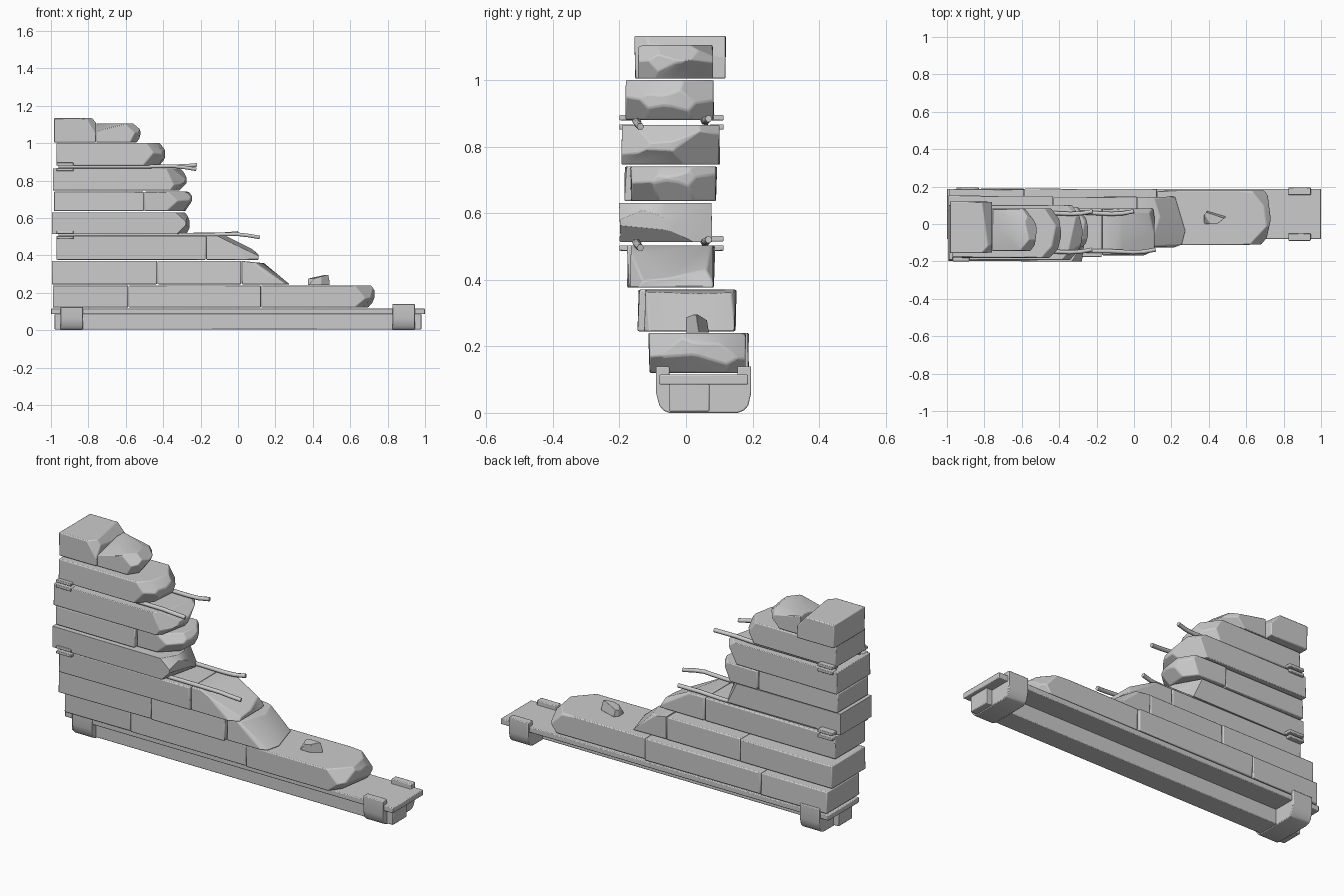
import bpy, bmesh, random
from mathutils import Vector

if "Cube" in bpy.data.objects:
    bpy.data.objects.remove(bpy.data.objects["Cube"])

random.seed(7)


def finish(name, bm, bevel=0.005):
    bmesh.ops.recalc_face_normals(bm, faces=bm.faces)
    me = bpy.data.meshes.new(name)
    bm.to_mesh(me)
    bm.free()
    ob = bpy.data.objects.new(name, me)
    bpy.context.collection.objects.link(ob)
    if bevel:
        m = ob.modifiers.new("soft_edges", 'BEVEL')
        m.width, m.segments, m.limit_method = bevel, 2, 'ANGLE'
        m.angle_limit = 0.5
    return ob


def box_mesh(x, y, z, jitter=0.0):
    bm = bmesh.new()
    bmesh.ops.create_cube(bm, size=1)
    for v in bm.verts:
        v.co = Vector([(a[0] + a[1]) / 2 + c * (a[1] - a[0]) for a, c in zip((x, y, z), v.co)])
        v.co.y += random.uniform(-jitter, jitter)
    return bm


def cut(bm, point, normal):
    r = bmesh.ops.bisect_plane(bm, geom=bm.verts[:] + bm.edges[:] + bm.faces[:], plane_co=point,
                               plane_no=Vector(normal).normalized(), clear_outer=True)
    edges = [e for e in bm.edges if e.is_boundary]
    if edges:
        bmesh.ops.holes_fill(bm, edges=edges)


def box(name, x, y, z, bevel=0.004):
    return finish(name, box_mesh(x, y, z), bevel)


def brick(name, x, y, z, broken=False, cuts=()):
    bm = box_mesh(x, y, z, 0.004)
    for p, n in cuts:
        cut(bm, p, n)
    if broken:
        # chiselled facets around the +x end
        r = random.uniform
        mid = (y[0] + y[1]) / 2
        cut(bm, (x[1] - 0.005, mid - 0.04, 0), (1, r(-.3, -.12), 0))
        cut(bm, (x[1] - 0.005, mid + 0.04, 0), (1, r(.08, .25), 0))
        for i in (0, 1):
            s = 2 * i - 1
            cut(bm, (x[1] - r(.03, .05), mid + r(-.05, .05), z[i]), (1, r(-.3, .3), s * r(.6, 1.2)))
            for j in (0, 1):
                t = 2 * j - 1
                cut(bm, (x[1] - r(.03, .08), y[j] - t * r(.01, .04), z[i] - s * r(.01, .025)),
                    (1, t * r(.5, 1.2), s * r(.4, 1.2)))
    return finish(name, bm)


def prism(name, profile, x0, x1):
    bm = bmesh.new()
    f = bm.faces.new([bm.verts.new((x0, y, z)) for y, z in profile])
    g = bmesh.ops.extrude_face_region(bm, geom=[f])
    bmesh.ops.translate(bm, vec=(x1 - x0, 0, 0),
                        verts=[v for v in g['geom'] if isinstance(v, bmesh.types.BMVert)])
    return finish(name, bm, 0.004)


def rod(name, pts):
    cu = bpy.data.curves.new(name, 'CURVE')
    cu.dimensions = '3D'
    cu.bevel_depth, cu.bevel_resolution, cu.use_fill_caps = 0.011, 1, True
    sp = cu.splines.new('POLY')
    sp.points.add(len(pts) - 1)
    for p, c in zip(sp.points, pts):
        p.co = (*c, 1)
    ob = bpy.data.objects.new(name, cu)
    bpy.context.collection.objects.link(ob)


# base: beam, top plate and wrap-around clamps
box("base_beam", (-0.98, 0.98), (-0.05, 0.07), (0.004, 0.088))
box("base_plate", (-1, 1), (-0.08, 0.187), (0.085, 0.115))
clamp = [(-.09, .14), (-.09, .06), (-.08, .022), (-.068, .007), (-.05, 0), (.155, 0), (.174, .007),
         (.187, .022), (.196, .06), (.196, .14), (.155, .14), (.155, .112), (-.05, .112), (-.05, .14)]
prism("clamp_left", clamp, -0.95, -0.83)
prism("clamp_right", clamp, 0.825, 0.945)

# lower courses
c1, c2, c3 = (-0.1, 0.187), (-0.142, 0.148), (-0.175, 0.085)
z1, z2, z3 = (0.12, 0.24), (0.245, 0.37), (0.376, 0.503)
brick("course1_left", (-0.99, -0.588), c1, z1)
brick("course1_middle", (-0.585, 0.122), c1, z1)
brick("course1_broken", (0.125, 0.73), (-0.11, 0.18), z1, True,
      [((0.6, 0.18, 0.235), (0.05, .35, .5))])
brick("course2_left", (-0.995, -0.433), c2, z2)
brick("course2_middle", (-0.43, 0.017), c2, z2)
brick("course2_broken", (0.02, 0.295), (-0.125, 0.145), z2, False,
      [((0.13, 0, 0.357), (.115, -.03, .16)), ((0.02, 0, 0.37), (.1, 0, 1)),
       ((0.2, 0, 0.31), (.2, .06, .2)), ((0.24, -0.11, 0.26), (.4, -1, .5)),
       ((0.2, 0.14, 0.28), (.4, 1, .5))])
brick("course3_left", (-0.97, -0.173), c3, z3)
brick("course3_broken", (-0.17, 0.11), (-0.165, 0.083), z3, False,
      [((-0.06, 0, 0.495), (.5, -.1, 1)), ((0.1, 0, 0.41), (1, .15, .5)),
       ((0.03, -0.15, 0.43), (.5, -1, .6)), ((0.03, 0.07, 0.45), (.5, 1, .8))])

# upper broken courses
brick("course4_broken", (-0.995, -0.26), (-0.198, 0.075), (0.513, 0.63), True)
brick("course5_left", (-0.985, -0.503), (-0.182, 0.087), (0.636, 0.74))
brick("course5_broken", (-0.5, -0.245), (-0.165, 0.09), (0.636, 0.74), True)
brick("course6_broken", (-0.99, -0.275), (-0.195, 0.1), (0.746, 0.865), True)
brick("course7_broken", (-0.97, -0.39), (-0.18, 0.083), (0.88, 1.0), True)
brick("top_left", (-0.985, -0.758), (-0.155, 0.118), (1.004, 1.133), False,
      [((-0.79, 0, 1.125), (1, .15, .9)), ((-0.77, -0.13, 1.1), (1, -.9, .6))])
brick("top_broken", (-0.757, -0.52), (-0.145, 0.08), (1.004, 1.105), True,
      [((-0.74, -0.1, 1.078), (-.25, -.25, 1)), ((-0.6, 0.05, 1.09), (.2, .5, 1))])

# loose rubble chunk
bm = box_mesh((0.375, 0.49), (0.0, 0.11), (0.241, 0.295))
for p, n in (((.40, .08, 0), (-1, .8, 0)), ((.47, .02, 0), (.8, -1, 0)), ((.39, .02, .27), (-1, -.6, .8)),
             ((.45, .1, 0), (.3, 1, .2)), ((.43, .05, .288), (-.25, -.1, 1))):
    cut(bm, p, n)
finish("rubble_chunk", bm, 0.003)

# bent reinforcing rods and their end clips
for tag, z, fx, bx in (("lower", 0.511, 0.115, 0.0), ("upper", 0.875, -0.225, -0.22)):
    for side, y, x in (("front", -0.145, fx), ("back", 0.06, bx)):
        s = 1 if side == "front" else -0.6
        rod(f"{tag}_rod_{side}", [(-0.96, y, z), (x - .25, y, z), (x - .12, y - .006, z + .002),
                                  (x - .06, y - .003, z - .005 * s), (x, y + .008, z - .015 * s)])
    for side, y in (("front", -0.188), ("back", 0.083)):
        for dz in (-0.018, 0.01):
            box(f"{tag}_clip_{side}", (-0.97, -0.88), (y - .012, y + .03), (z + dz - .006, z + dz + .01), 0.003)

for ob in bpy.data.objects:
    if ob.type == 'MESH':
        bpy.context.view_layer.objects.active = ob
        ob.select_set(True)
bpy.ops.object.shade_smooth_by_angle(angle=0.5)
